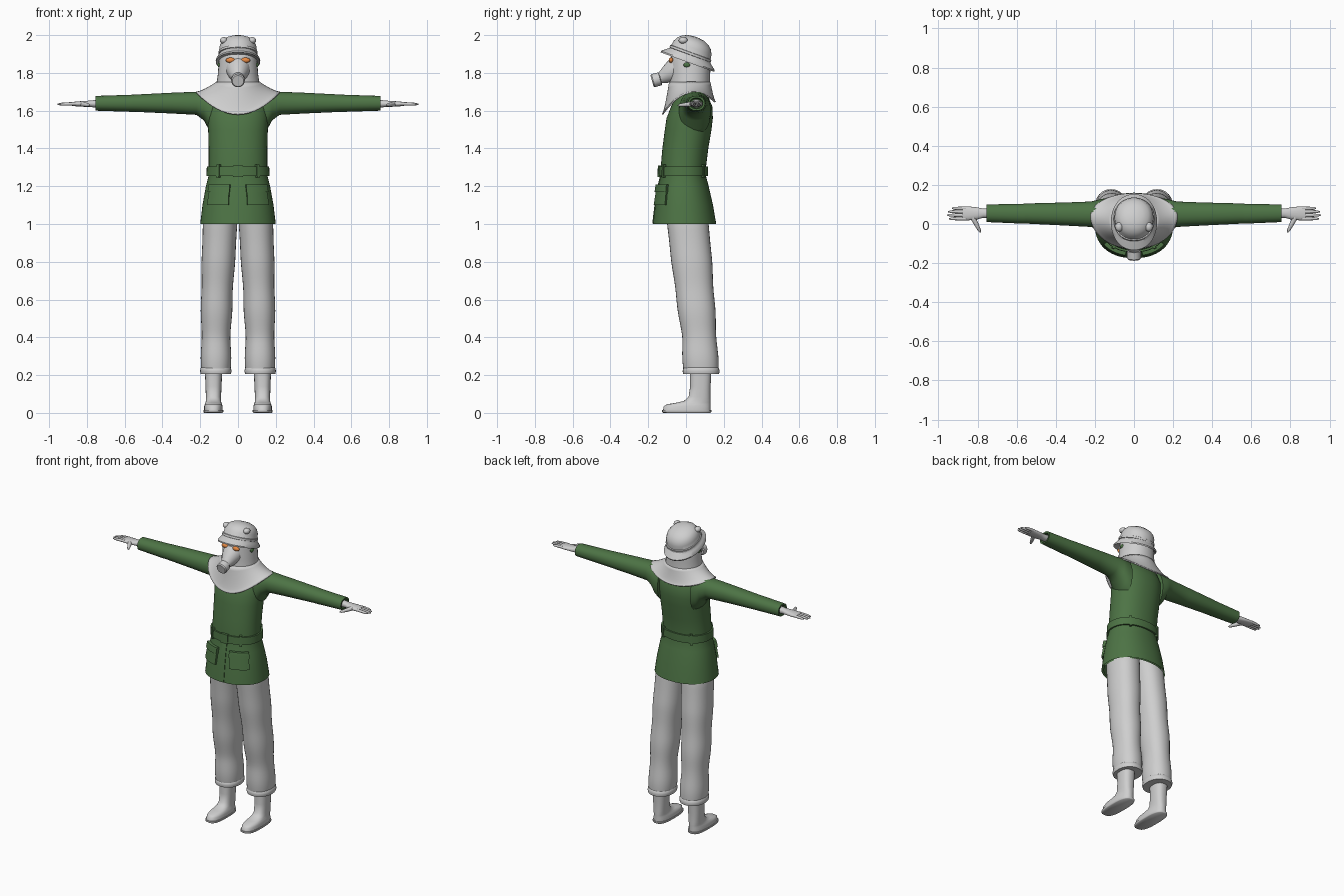
import bpy, bmesh, math
from mathutils import Matrix, Vector

default = bpy.data.objects.get("Cube")
if default:
    bpy.data.objects.remove(default)


def material(name, colour):
    mat = bpy.data.materials.new(name)
    mat.use_nodes = True
    mat.diffuse_color = (*colour, 1)
    mat.node_tree.nodes["Principled BSDF"].inputs["Base Color"].default_value = (*colour, 1)
    return mat


GREY = material("light grey", (.62, .62, .62))
GREEN = material("jacket green", (.075, .175, .06))
ORANGE = material("lens orange", (.85, .27, .06))


def build(name, rows, mat, closed=True, caps=True, mirror=False, thick=0, angle=50):
    """Skin rows of points into one smooth object."""
    bm = bmesh.new()
    grid = [[bm.verts.new(p) for p in row] for row in rows]
    n = len(grid[0])
    for a, b in zip(grid, grid[1:]):
        for i in range(n if closed else n - 1):
            j = (i + 1) % n
            bm.faces.new((a[i], a[j], b[j], b[i]))
    if closed and caps:
        bm.faces.new(grid[0])
        bm.faces.new(grid[-1])
    bmesh.ops.recalc_face_normals(bm, faces=bm.faces)
    mesh = bpy.data.meshes.new(name)
    bm.to_mesh(mesh)
    bm.free()
    mesh.materials.append(mat)
    mesh.shade_smooth()
    mesh.set_sharp_from_angle(angle=math.radians(angle))
    obj = bpy.data.objects.new(name, mesh)
    bpy.context.collection.objects.link(obj)
    if thick:
        solid = obj.modifiers.new("Thickness", 'SOLIDIFY')
        solid.thickness = thick
        solid.offset = 0
    if mirror:
        obj.modifiers.new("Mirror", 'MIRROR')
    return obj


def power(value, p):
    return math.copysign(abs(value) ** p, value)


def oval(t, u0, u1, v0, v1, n=32, square=2.2):
    """Rounded section at height t filling the given box."""
    points = []
    for i in range(n):
        a = math.tau * i / n
        u = (u0 + u1) / 2 + (u1 - u0) / 2 * power(math.cos(a), 2 / square)
        v = (v0 + v1) / 2 + (v1 - v0) / 2 * power(math.sin(a), 2 / square)
        points.append(Vector((u, v, t)))
    return points


def loft(name, rings, mat, matrix=Matrix(), n=32, square=2.2, **options):
    rows = [[matrix @ p for p in oval(*r, n=n, square=square)] for r in rings]
    return build(name, rows, mat, **options)


def tube(name, a, b, radii, mat, n=12, flat=1, **options):
    """Round form along a line; radii are (fraction, radius) pairs."""
    a, b = Vector(a), Vector(b)
    d = b - a
    turn = Matrix.Translation(a) @ d.to_track_quat('Z', 'Y').to_matrix().to_4x4()
    rings = [(f * d.length, -r, r, -r * flat, r * flat) for f, r in radii]
    return loft(name, rings, mat, turn, n=n, square=2, **options)


def ellipsoid(name, place, size, mat, **options):
    rows = []
    for k in range(11):
        a = math.pi * (k + .1) / 10.2
        r = math.sin(a)
        rows.append([Vector(place) + Vector((p.x * size[0], p.y * size[1], p.z * size[2]))
                     for p in oval(-math.cos(a), -r, r, -r, r, n=16, square=2)])
    return build(name, rows, mat, **options)


def between(rings, t):
    for a, b in zip(rings, rings[1:]):
        if t <= b[0]:
            f = (t - a[0]) / (b[0] - a[0])
            return [p + (q - p) * f for p, q in zip(a, b)]
    return list(rings[-1])


# Jacket body: height, half width, front, back
BODY = [(1.0, .2, -.175, .16), (1.1, .188, -.163, .143), (1.2, .17, -.147, .12),
        (1.25, .157, -.135, .107), (1.31, .155, -.133, .107), (1.4, .155, -.125, .118),
        (1.5, .158, -.112, .135), (1.56, .162, -.103, .142), (1.62, .16, -.08, .14),
        (1.68, .14, -.05, .115), (1.71, .1, -.03, .09)]


def body_ring(z, off=0):
    t, w, front, back = between(BODY, z)
    return (z, -w - off, w + off, front - off, back + off)


def body_point(a, z, off):
    _, u0, u1, v0, v1 = body_ring(z, off)
    a = math.radians(a)
    return Vector((u1 * power(math.cos(a), .91),
                   (v0 + v1) / 2 + (v1 - v0) / 2 * power(math.sin(a), .91), z))


def patch(name, a0, a1, z0, z1, off, mirror=False):
    """Raised panel that follows the jacket surface."""
    steps = [0, 0] + [i / 6 for i in range(1, 6)] + [1, 1]
    last = len(steps) - 1
    rows = []
    for j, v in enumerate(steps):
        rows.append([body_point(a0 + (a1 - a0) * u, z0 + (z1 - z0) * v,
                                -.004 if i in (0, last) or j in (0, last) else off)
                     for i, u in enumerate(steps)])
    return build(name, rows, GREEN, closed=False, mirror=mirror)


loft("jacket", [body_ring(r[0]) for r in BODY], GREEN, n=48, caps=False)
loft("jacket_lining", [body_ring(z, -.012) for z in (1.0, 1.1, 1.2)], GREEN, n=48, caps=False)
loft("belt", [body_ring(z, off) for z, off in
              ((1.255, -.004), (1.255, .01), (1.305, .01), (1.305, -.004))],
     GREEN, n=48, caps=False)
patch("belt_buckle", -97, -83, 1.25, 1.31, .016)
patch("front_belt_loop", -56, -50, 1.245, 1.315, .016, True)
patch("back_belt_loop", 50, 56, 1.245, 1.315, .016, True)
patch("front_pocket", -77, -36, 1.1, 1.2, .012, True)
patch("pocket_flap", -78, -35, 1.17, 1.21, .018, True)
patch("front_placket", -94, -86, 1.002, 1.25, .004)

# Sleeves run outward along x
ALONG_X = Matrix(((0, 0, 1), (1, 0, 0), (0, 1, 0))).to_4x4()
loft("sleeve", [(.12, -.04, .13, 1.47, 1.705), (.155, -.035, .13, 1.5, 1.705),
                (.18, -.025, .125, 1.548, 1.703), (.22, -.015, .115, 1.578, 1.7),
                (.35, -.008, .11, 1.585, 1.695), (.55, .002, .105, 1.594, 1.685),
                (.57, .002, .103, 1.594, 1.684), (.755, .01, .1, 1.6, 1.678),
                (.755, .02, .09, 1.61, 1.668), (.73, .025, .085, 1.615, 1.663)],
     GREEN, ALONG_X, mirror=True)

# Hands
loft("palm", [(.72, .03, .08, 1.615, 1.66), (.77, .032, .078, 1.618, 1.655),
              (.8, .024, .085, 1.62, 1.652), (.85, .018, .09, 1.622, 1.649),
              (.878, .02, .088, 1.626, 1.646)], GREY, ALONG_X, n=20, mirror=True)
for k, (y, tip) in enumerate(((.027, .945), (.045, .955), (.063, .95), (.08, .93))):
    tube(f"finger_{k + 1}", (.86, y, 1.637), (tip, y, 1.634),
         ((0, .009), (.5, .0085), (.85, .007), (1, .003)), GREY, mirror=True)
tube("thumb", (.825, .035, 1.635), (.785, -.043, 1.628),
     ((0, .014), (.5, .011), (.85, .008), (1, .003)), GREY, mirror=True)

# Trousers with soft folds and rolled cuffs
LEG = [(.215, .04, .193, -.012, .172), (.4, .038, .195, -.022, .163),
       (.6, .03, .195, -.05, .15), (.8, .016, .192, -.077, .138),
       (1.0, .004, .186, -.1, .12), (1.12, .002, .165, -.11, .1)]
folds = []
for k in range(37):
    z = .215 + .9 * k / 36
    t, u0, u1, v0, v1 = between(LEG, z)
    bulge = .005 * math.sin(z * 24 + 1) * max(0, 1 - z)
    folds.append((z, u0 - bulge, u1 + bulge, v0 - bulge, v1 + bulge))
loft("trouser_leg", folds, GREY, mirror=True)
loft("trouser_cuff", [(.205, .05, .183, 0, .162), (.205, .038, .197, -.014, .175),
                      (.22, .034, .201, -.018, .178), (.238, .037, .198, -.014, .174),
                      (.245, .044, .19, -.005, .165)], GREY, mirror=True)

# Boots
loft("boot_sole", [(0, .082, .178, -.12, .13), (.004, .078, .182, -.126, .134),
                   (.014, .078, .182, -.126, .134)], GREY, square=2.8, mirror=True)
loft("boot", [(.01, .081, .179, -.122, .13), (.035, .081, .179, -.118, .13),
              (.046, .085, .175, -.1, .13), (.054, .088, .172, -.05, .13),
              (.064, .09, .17, -.01, .13), (.085, .09, .17, .014, .129),
              (.14, .087, .172, .022, .13), (.25, .083, .176, .02, .136)],
     GREY, square=2.5, mirror=True)

# Shoulder cape, dipping to a point at front and back
cape = []
for k in range(9):
    t = k / 8
    row = []
    for i in range(48):
        a = math.tau * i / 48
        c, s = math.cos(a), math.sin(a)
        edge = Vector((.222 * c, .04 + (.165 if s < 0 else .115) * s,
                       1.697 - (.117 if s < 0 else .052) * s * s))
        neck = Vector((.113 * c, .02 + .106 * s, 1.75))
        p = edge.lerp(neck, t)
        p.z = edge.z + (neck.z - edge.z) * t ** 1.5
        row.append(p)
    cape.append(row)
build("shoulder_cape", cape, GREY, caps=False, thick=.008)

# Hooded head and mask
loft("hood", [(1.7, -.118, .118, -.09, .13), (1.75, -.113, .113, -.086, .127),
              (1.79, -.107, .107, -.083, .128), (1.86, -.102, .102, -.085, .13),
              (1.92, -.092, .092, -.075, .125), (1.95, -.07, .07, -.05, .1)],
     GREY, square=2.1)
tube("mask_snout", (0, -.03, 1.83), (0, -.132, 1.772),
     ((0, .07), (.35, .062), (.7, .046), (1, .03)), GREY, n=24)
tube("mask_filter", (0, -.115, 1.775), (0, -.18, 1.757),
     ((0, .024), (.3, .026), (.35, .035), (.9, .036), (1, .03)), GREY, n=24, angle=35)
ellipsoid("eye_lens", (.04, -.079, 1.867), (.025, .012, .014), ORANGE, mirror=True)
ellipsoid("strap_buckle", (.1, .005, 1.842), (.008, .018, .013), GREEN, mirror=True)

# Helmet, tipped towards the back
tip = Matrix.Translation((0, .0125, 1.872)) @ Matrix.Rotation(math.radians(-20), 4, 'X')
shell = [(-.006, .1, .125), (-.016, .117, .15), (-.008, .118, .152), (.012, .108, .128),
         (.024, .1, .113), (.065, .099, .107), (.09, .09, .094), (.108, .073, .073),
         (.12, .045, .045), (.125, .012, .012)]
loft("helmet", [(t, -w, w, -d, d) for t, w, d in shell], GREY, tip, n=40, square=2.1, angle=40)
loft("helmet_band", [(t, -w, w, -w - .012, w + .012) for t, w in
                     ((.024, .098), (.026, .104), (.038, .104), (.04, .098))],
     GREY, tip, n=40, caps=False)
ellipsoid("helmet_lug", (.076, -.015, 1.972), (.02, .024, .018), GREY, mirror=True)
